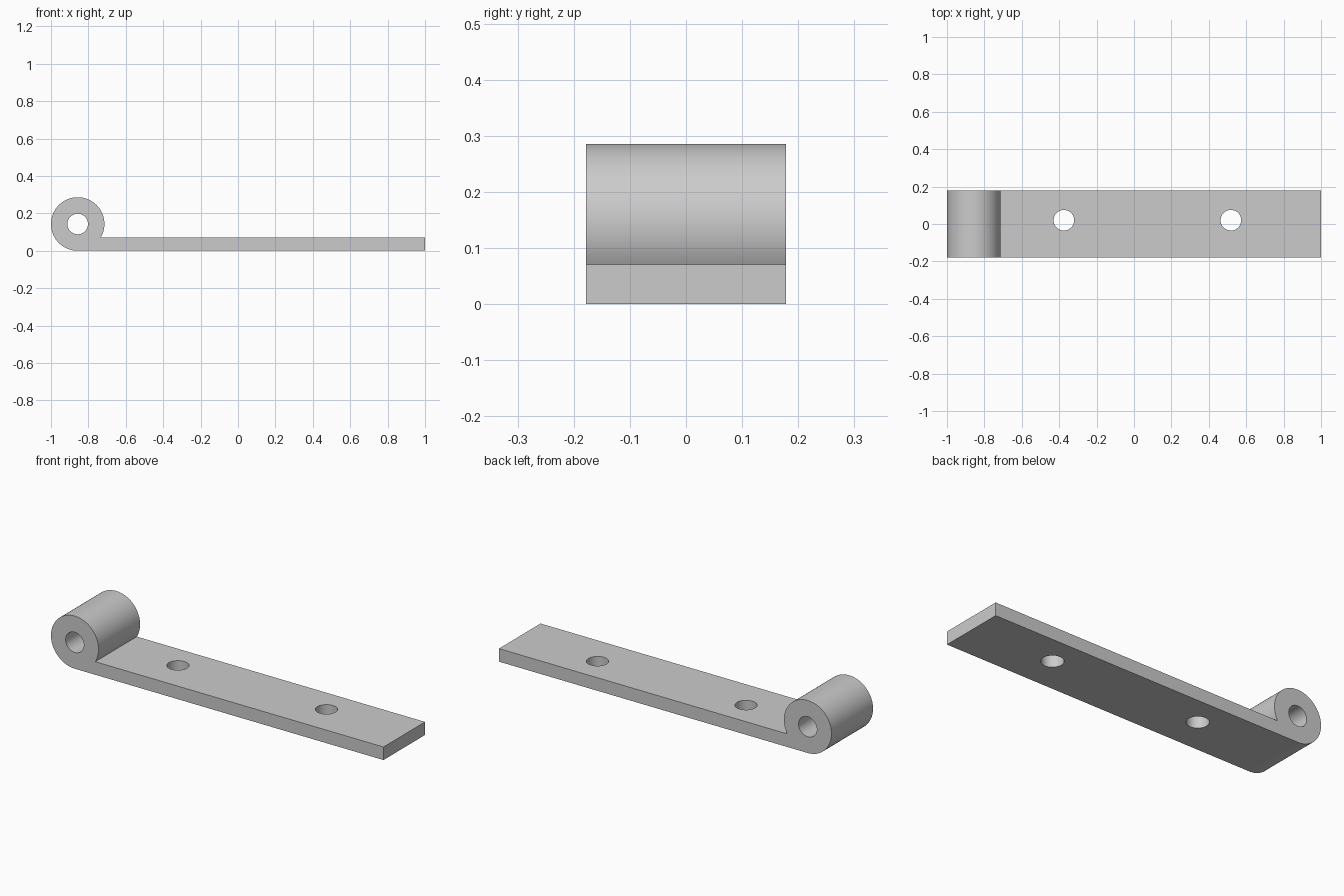
import bpy, bmesh, math
from mathutils import Matrix, Vector

if "Cube" in bpy.data.objects:
    bpy.data.objects.remove(bpy.data.objects["Cube"])

R = 0.143            # barrel radius
THICK = 0.071        # leaf thickness
WIDTH = 0.357
BORE = 0.055         # radius of pin bore and screw holes
CX = R - 1           # barrel axis
STEPS = 60


def make_object(name, bm):
    bmesh.ops.recalc_face_normals(bm, faces=bm.faces)
    mesh = bpy.data.meshes.new(name)
    bm.to_mesh(mesh)
    bm.free()
    obj = bpy.data.objects.new(name, mesh)
    bpy.context.collection.objects.link(obj)
    return obj


steel = bpy.data.materials.new("plain grey steel")
steel.use_nodes = True
grey = (0.6, 0.6, 0.6, 1)
steel.diffuse_color = grey
steel.node_tree.nodes["Principled BSDF"].inputs["Base Color"].default_value = grey

# Side profile: leaf running tangent into a rolled barrel
notch = math.asin((THICK - R) / R)
profile = [(1, THICK), (1, 0)]
for i in range(STEPS + 1):
    a = -math.pi / 2 - i / STEPS * (1.5 * math.pi - notch)
    profile.append((CX + R * math.cos(a), R + R * math.sin(a)))

bm = bmesh.new()
face = bm.faces.new([bm.verts.new((x, -WIDTH / 2, z)) for x, z in profile])
side = bmesh.ops.extrude_face_region(bm, geom=[face])["geom"]
bmesh.ops.translate(bm, vec=Vector((0, WIDTH, 0)),
                    verts=[v for v in side if isinstance(v, bmesh.types.BMVert)])
hinge = make_object("hinge_leaf", bm)
hinge.data.materials.append(steel)

# Pin bore through the barrel and two screw holes through the leaf
bm = bmesh.new()
turn = Matrix.Rotation(math.pi / 2, 4, "X")
for pos, rot in (((CX, 0, R), turn),
                 ((-0.375, 0.02, 0), Matrix()),
                 ((0.518, 0.02, 0), Matrix())):
    bmesh.ops.create_cone(bm, cap_ends=True, segments=48, radius1=BORE, radius2=BORE,
                          depth=0.5, matrix=Matrix.Translation(pos) @ rot)
cutter = make_object("hole_cutter", bm)
cutter.hide_render = True
cutter.data.materials.append(steel)

cut = hinge.modifiers.new("holes", "BOOLEAN")
cut.operation = "DIFFERENCE"
cut.solver = "EXACT"
cut.object = cutter
bpy.context.view_layer.objects.active = hinge
hinge.select_set(True)
bpy.ops.object.modifier_apply(modifier=cut.name)
bpy.data.objects.remove(cutter)

# Narrow strips are curved walls; large faces stay flat
for poly in hinge.data.polygons:
    poly.use_smooth = poly.area < 0.01
